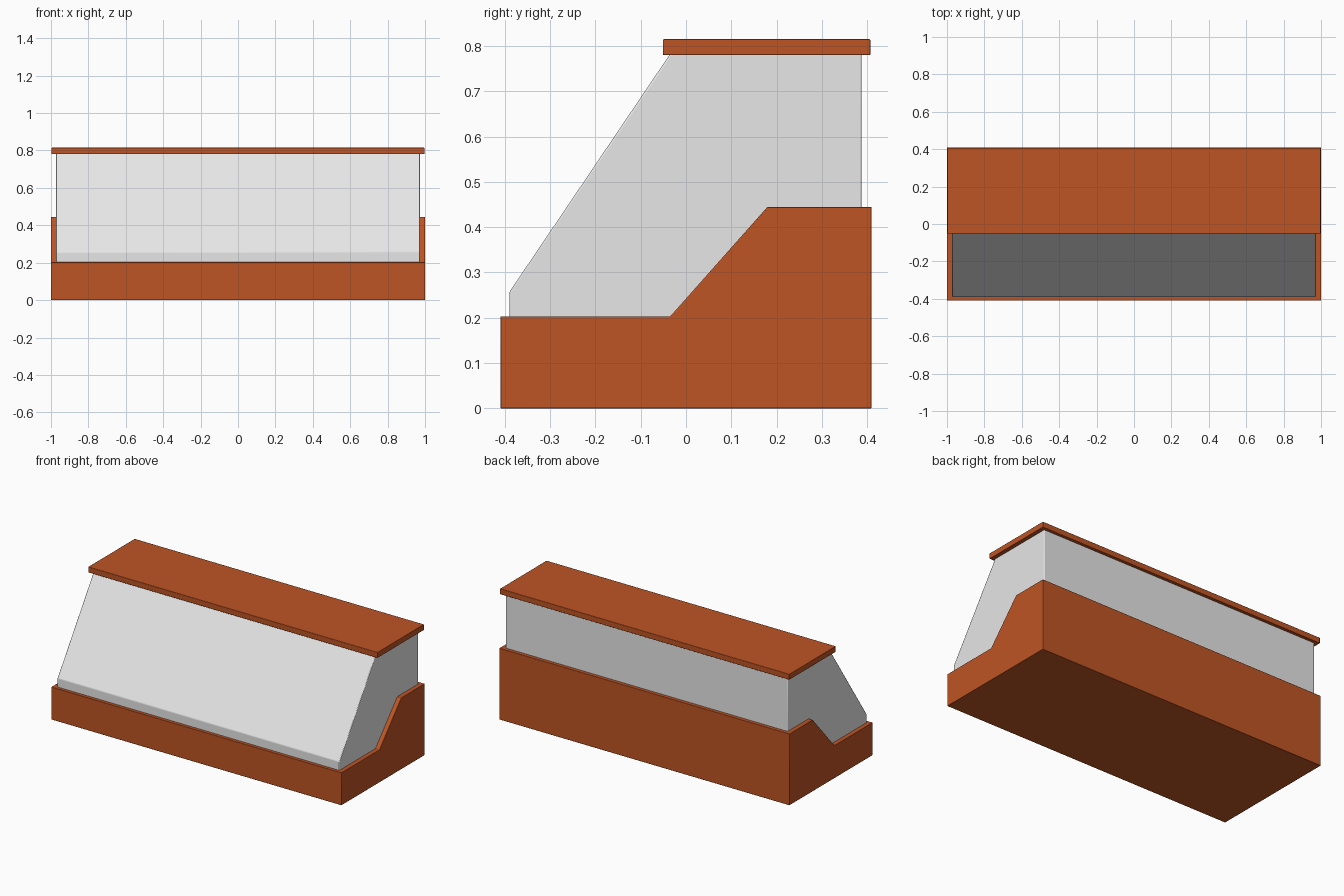
import bpy
import bmesh
import math

cube = bpy.data.objects.get("Cube")
if cube:
    bpy.data.objects.remove(cube, do_unlink=True)


def material(name, colour):
    mat = bpy.data.materials.new(name)
    mat.use_nodes = True
    mat.diffuse_color = colour
    mat.node_tree.nodes["Principled BSDF"].inputs["Base Color"].default_value = colour
    return mat


def prism(name, profile, half_width, mat, bevel):
    """Extrude a (y, z) side profile across x, with softened edges."""
    bm = bmesh.new()
    side = bm.faces.new([bm.verts.new((-half_width, y, z)) for y, z in profile])
    grown = bmesh.ops.extrude_face_region(bm, geom=[side])["geom"]
    moved = [v for v in grown if isinstance(v, bmesh.types.BMVert)]
    bmesh.ops.translate(bm, verts=moved, vec=(2 * half_width, 0, 0))
    bmesh.ops.recalc_face_normals(bm, faces=bm.faces)
    mesh = bpy.data.meshes.new(name)
    bm.to_mesh(mesh)
    bm.free()
    mesh.materials.append(mat)
    obj = bpy.data.objects.new(name, mesh)
    bpy.context.collection.objects.link(obj)
    mod = obj.modifiers.new("Soft edges", 'BEVEL')
    mod.width = bevel
    mod.segments = 2
    bpy.ops.object.select_all(action='DESELECT')
    obj.select_set(True)
    bpy.context.view_layer.objects.active = obj
    bpy.ops.object.shade_smooth_by_angle(angle=math.radians(30))
    return obj


terracotta = material("terracotta", (0.52, 0.09, 0.018, 1))
pale_grey = material("pale grey", (0.8, 0.8, 0.8, 1))

# Base tray with a low front and raised back, body rising out of it
prism("base_tray", [(-0.41, 0), (0.41, 0), (0.41, 0.445), (0.18, 0.445),
                    (-0.035, 0.203), (-0.41, 0.203)], 1.0, terracotta, 0.002)

# Slanted body
prism("slanted_body", [(-0.39, 0.02), (0.388, 0.02), (0.388, 0.79),
                       (-0.03, 0.79), (-0.39, 0.257)], 0.972, pale_grey, 0.004)

# Flat overhanging lid
prism("flat_lid", [(-0.051, 0.78), (0.407, 0.78), (0.407, 0.815),
                   (-0.051, 0.815)], 0.997, terracotta, 0.002)
